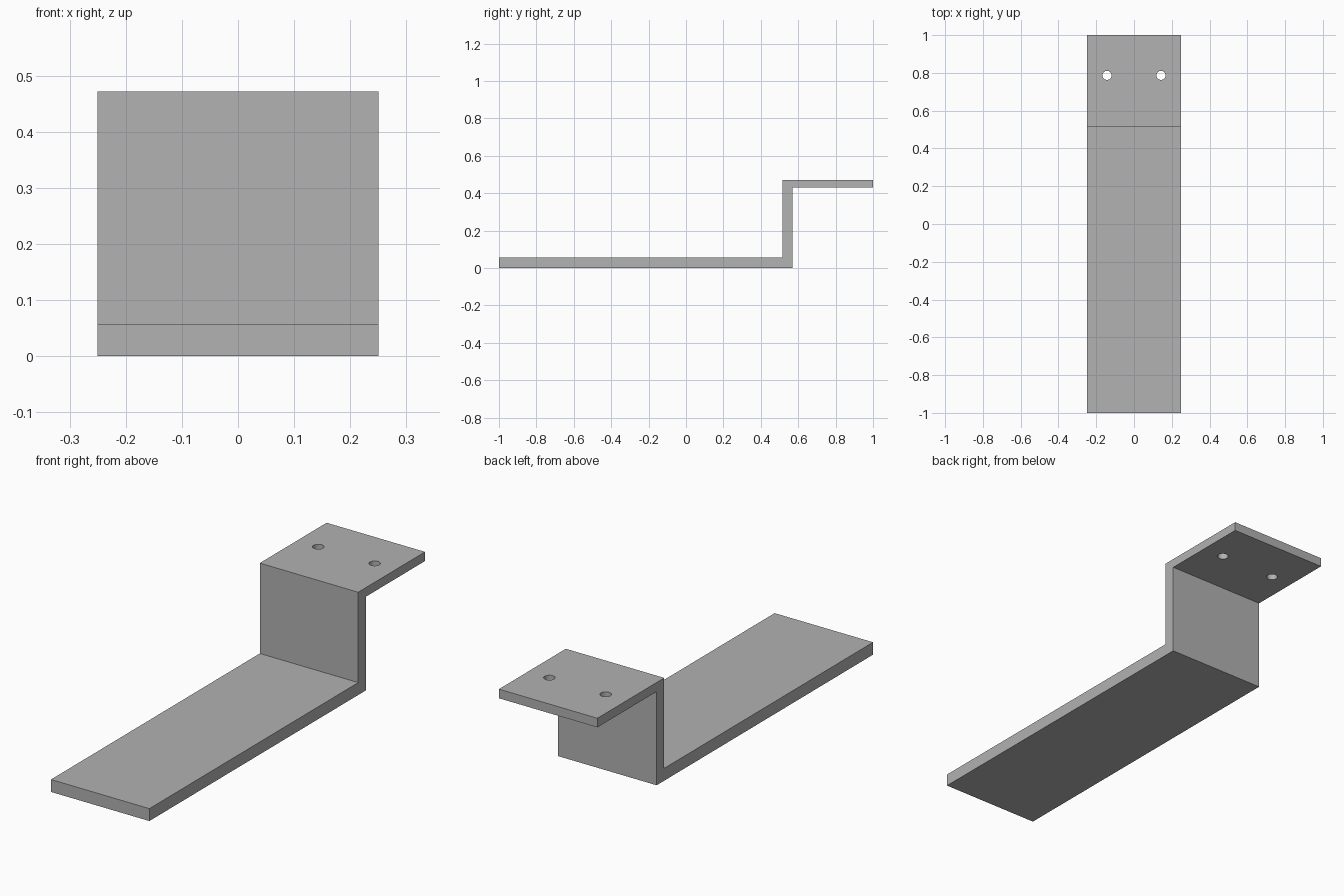
import bpy
import bmesh

cube = bpy.data.objects.get("Cube")
if cube:
    bpy.data.objects.remove(cube, do_unlink=True)

HALF_WIDTH = 0.25

# Plain grey metal
metal = bpy.data.materials.new("grey metal")
metal.use_nodes = True
grey = (0.445, 0.445, 0.445, 1)
metal.diffuse_color = grey
metal.node_tree.nodes["Principled BSDF"].inputs["Base Color"].default_value = grey

# Z-shaped side profile (y, z), extruded across the width
profile = [(-1, 0), (0.57, 0), (0.57, 0.43), (1, 0.43),
           (1, 0.472), (0.515, 0.472), (0.515, 0.057), (-1, 0.057)]
bm = bmesh.new()
side = bm.faces.new([bm.verts.new((-HALF_WIDTH, y, z)) for y, z in profile])
extruded = bmesh.ops.extrude_face_region(bm, geom=[side])["geom"]
moved = [v for v in extruded if isinstance(v, bmesh.types.BMVert)]
bmesh.ops.translate(bm, verts=moved, vec=(2 * HALF_WIDTH, 0, 0))
bmesh.ops.recalc_face_normals(bm, faces=bm.faces)
mesh = bpy.data.meshes.new("bracket")
bm.to_mesh(mesh)
bm.free()
mesh.materials.append(metal)
bracket = bpy.data.objects.new("bracket", mesh)
bpy.context.collection.objects.link(bracket)

# Two screw holes through the upper flange
for name, x in (("right_hole_cutter", -0.143), ("left_hole_cutter", 0.143)):
    bpy.ops.mesh.primitive_cylinder_add(vertices=32, radius=0.024, depth=0.2,
                                        location=(x, 0.787, 0.45))
    cutter = bpy.context.object
    cutter.name = name
    cutter.data.materials.append(metal)
    cutter.hide_render = True
    cutter.display_type = 'WIRE'
    cutter.hide_set(True)
    hole = bracket.modifiers.new(name, 'BOOLEAN')
    hole.operation = 'DIFFERENCE'
    hole.solver = 'EXACT'
    hole.object = cutter

# Smooth hole walls, crisp bends
bpy.ops.object.select_all(action='DESELECT')
bracket.select_set(True)
bpy.context.view_layer.objects.active = bracket
for modifier in list(bracket.modifiers):
    bpy.ops.object.modifier_apply(modifier=modifier.name)
bpy.ops.object.shade_smooth_by_angle()
